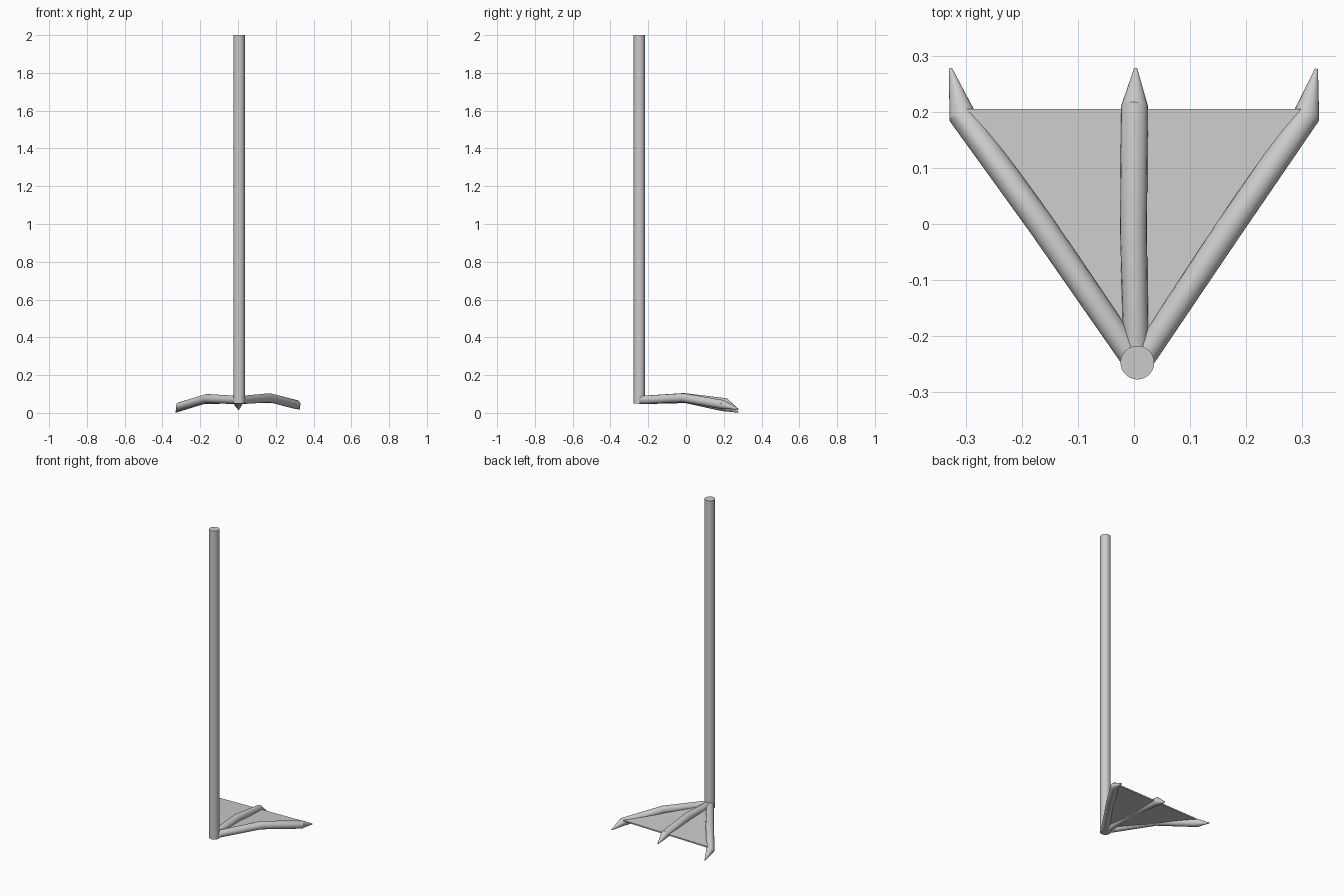
import bpy, bmesh, math
from mathutils import Vector

if "Cube" in bpy.data.objects:
    bpy.data.objects.remove(bpy.data.objects["Cube"])


def finish(bm, name, smooth=True):
    bmesh.ops.recalc_face_normals(bm, faces=bm.faces)
    mesh = bpy.data.meshes.new(name)
    bm.to_mesh(mesh)
    bm.free()
    obj = bpy.data.objects.new(name, mesh)
    bpy.context.collection.objects.link(obj)
    if smooth:
        bpy.ops.object.select_all(action='DESELECT')
        obj.select_set(True)
        bpy.context.view_layer.objects.active = obj
        bpy.ops.object.shade_smooth_by_angle(angle=math.radians(30))
    return obj


def tube(name, path, radii, sides=20):
    """Sweep a round section along a path, with mitred joints and capped ends."""
    pts = [Vector(p) for p in path]
    bm = bmesh.new()
    rings = []
    for i, (p, r) in enumerate(zip(pts, radii)):
        before = (p - pts[max(i - 1, 0)]).normalized()
        after = (pts[min(i + 1, len(pts) - 1)] - p).normalized()
        d = (before + after).normalized()
        side = d.cross(Vector((0, 0, 1))).normalized()
        up = side.cross(d)
        rings.append([bm.verts.new(p + r * (math.cos(a) * side + math.sin(a) * up))
                      for a in (2 * math.pi * k / sides for k in range(sides))])
    for a, b in zip(rings, rings[1:]):
        for k in range(sides):
            n = (k + 1) % sides
            bm.faces.new((a[k], a[n], b[n], b[k]))
    bm.faces.new(rings[0])
    bm.faces.new(rings[-1])
    return finish(bm, name)


# Long straight leg
bm = bmesh.new()
bmesh.ops.create_cone(bm, cap_ends=True, segments=32, radius1=0.03, radius2=0.03, depth=1.95)
bmesh.ops.translate(bm, verts=bm.verts, vec=(0.006, -0.247, 1.025))
finish(bm, "leg")

# Three toes: heel, knuckle, claw base, claw tip
toe_radii = (0.022, 0.024, 0.024, 0.003)
toes = {
    "left_toe": [(0.002, -0.245, 0.068), (-0.165, -0.002, 0.076),
                 (-0.307, 0.194, 0.033), (-0.327, 0.277, 0.004)],
    "middle_toe": [(0.004, -0.24, 0.068), (-0.001, -0.012, 0.081),
                   (0.001, 0.21, 0.054), (0.003, 0.277, 0.018)],
    "right_toe": [(0.015, -0.24, 0.068), (0.168, -0.01, 0.080),
                  (0.308, 0.194, 0.044), (0.325, 0.276, 0.021)],
}
for name, path in toes.items():
    tube(name, path, toe_radii)

# Thin web stretched between the toes
bm = bmesh.new()
outline = [(0.005, -0.22, 0.066), (0.298, 0.205, 0.055), (-0.302, 0.205, 0.045)]
face = bm.faces.new([bm.verts.new(p) for p in outline])
grown = bmesh.ops.extrude_face_region(bm, geom=[face])
bmesh.ops.translate(bm, vec=(0, 0, 0.008),
                    verts=[v for v in grown["geom"] if isinstance(v, bmesh.types.BMVert)])
finish(bm, "web", smooth=False)
